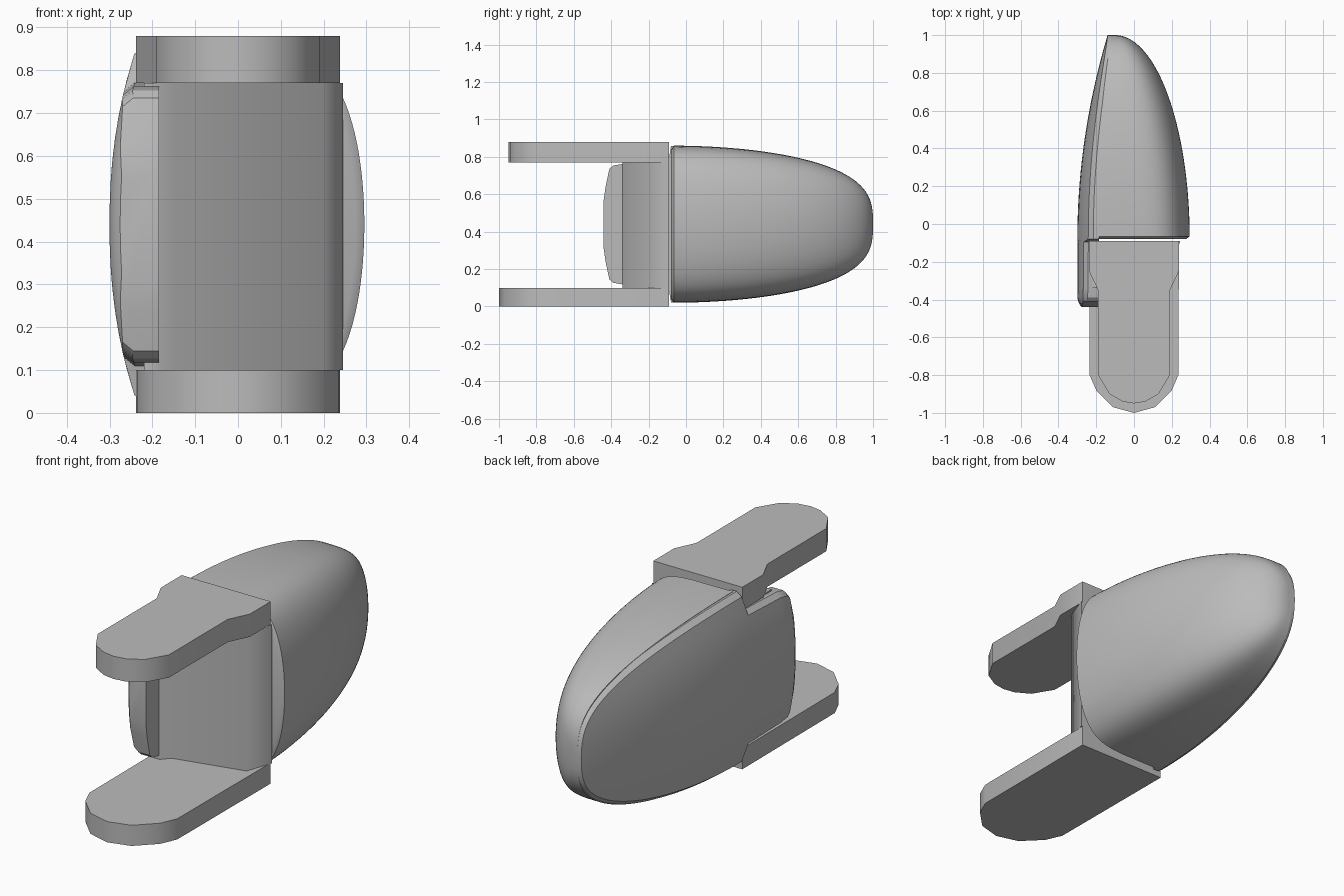
import bpy, bmesh, math

if "Cube" in bpy.data.objects:
    bpy.data.objects.remove(bpy.data.objects["Cube"], do_unlink=True)

GREY = (0.5, 0.5, 0.5, 1)
grey = bpy.data.materials.new("plain_grey")
grey.use_nodes = True
grey.diffuse_color = GREY
grey.node_tree.nodes["Principled BSDF"].inputs["Base Color"].default_value = GREY

MID = 0.44      # height of the symmetry plane of the housing
FRONT = -0.08   # where the housing begins
DEPTH = 1.08


def loft(name, rings, smooth_angle):
    """Skin a list of equal-length rings and cap both ends."""
    bm = bmesh.new()
    loops = [[bm.verts.new(p) for p in ring] for ring in rings]
    n = len(loops[0])
    for a, b in zip(loops, loops[1:]):
        for i in range(n):
            j = (i + 1) % n
            bm.faces.new((a[i], a[j], b[j], b[i]))
    bm.faces.new(loops[0])
    bm.faces.new(loops[-1][::-1])
    bmesh.ops.recalc_face_normals(bm, faces=bm.faces)
    mesh = bpy.data.meshes.new(name)
    bm.to_mesh(mesh)
    bm.free()
    ob = bpy.data.objects.new(name, mesh)
    bpy.context.collection.objects.link(ob)
    mesh.materials.append(grey)
    bpy.ops.object.select_all(action='DESELECT')
    ob.select_set(True)
    bpy.context.view_layer.objects.active = ob
    bpy.ops.object.shade_smooth_by_angle(angle=math.radians(smooth_angle))


def prism(name, outline, z0, z1, smooth_angle):
    loft(name, [[(x, y, z) for x, y in outline] for z in (z0, z1)], smooth_angle)


def mirrored(half):
    """Complete an outline that ends on the x = 0 line."""
    return half + [(-x, y) for x, y in reversed(half) if x > 0]


# Arms: flat tongues with rounded front ends
lower = [(0.238, -0.09), (0.235, -0.8), (0.2, -0.88), (0.11, -0.97), (0, -1)]
upper = [(0.238, -0.09), (0.238, -0.25), (0.19, -0.35), (0.19, -0.8),
         (0.13, -0.9), (0.06, -0.94), (0, -0.95)]
prism("lower_arm", mirrored(lower), 0, 0.1, 40)
prism("upper_arm", mirrored(upper), 0.77, 0.88, 40)

# Centre block between the arms, with a slanted front
prism("centre_block", [(-0.22, -0.09), (-0.22, -0.34), (-0.18, -0.34), (-0.145, -0.3),
                       (0.2, -0.22), (0.245, -0.09)], 0.1, 0.77, 60)


# Housing: domed shell, blunt in height and elliptical in width
def inner_x(t):
    return -0.185 + 0.085 * t * t


def height(t):
    return (1 - t * t) ** (1 / 3)


def dome_ring(y, t, inset=0):
    left = inner_x(t) - 0.02
    width = -0.1 + 0.395 * math.sqrt(1 - t * t) - left - inset
    half = 0.42 * height(t) - inset
    power = 2 / (6.5 - 2.5 * t)
    ring = []
    for k in range(49):
        a = math.pi * (k / 48 - 0.5)
        ring.append((left + width * max(math.cos(a), 0) ** power, y,
                     MID + half * math.sin(a)))
    return ring


steps = [math.radians(89.3 * k / 36) for k in range(37)]
stations = [(FRONT + DEPTH * math.sin(a), math.sin(a)) for a in steps]
dome = [dome_ring(FRONT, 0, 0.02)]
dome += [dome_ring(max(y, FRONT + 0.015), t) for y, t in stations]
loft("domed_housing", dome, 40)


# Side plate: bowed outer skin that runs forward past the housing as a lip
def plate_ring(y, t, half, inset=0):
    outer, inner = -0.3 + 0.16 * t * t, inner_x(t)
    bevel = min(0.02, half * 0.3)

    def skin(z):
        bow = 0.065 * (abs(z) / 0.42) ** 2.2
        return min(outer + inset + bow, inner - 0.005)

    ring = [(inner, y, MID - half), (min(skin(half) + bevel, inner - 0.002), y, MID - half)]
    for k in range(13):
        z = (half - bevel) * (k / 6 - 1)
        ring.append((skin(z), y, MID + z))
    ring += [(ring[1][0], y, MID + half), (inner, y, MID + half)]
    return ring


lip = [(-0.44, 0.13, 0.025), (-0.43, 0.2, 0.015), (-0.41, 0.295, 0.005),
       (-0.39, 0.313, 0), (-0.34, 0.322, 0), (-0.095, 0.33, 0)]
plate = [plate_ring(y, 0, half, inset) for y, half, inset in lip]
plate += [plate_ring(y, t, 0.418 * height(t)) for y, t in stations]
loft("side_plate", plate, 30)
